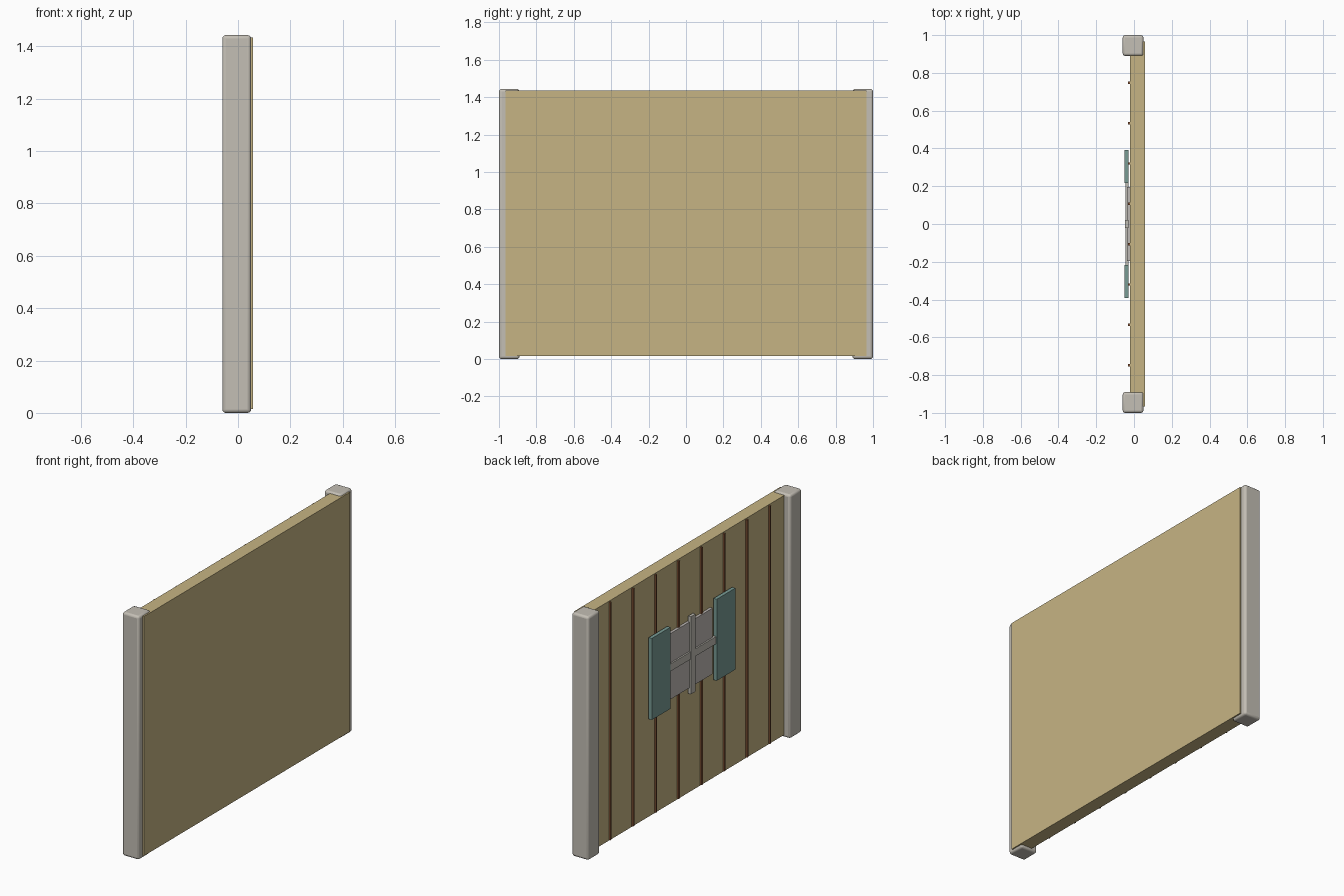
import bpy, bmesh

cube = bpy.data.objects.get("Cube")
if cube:
    bpy.data.objects.remove(cube, do_unlink=True)


def material(name, rgb):
    """Flat material from 8-bit sRGB values."""
    lin = [((c / 255 + 0.055) / 1.055) ** 2.4 for c in rgb] + [1]
    m = bpy.data.materials.new(name)
    m.use_nodes = True
    m.diffuse_color = lin
    bsdf = m.node_tree.nodes["Principled BSDF"]
    bsdf.inputs["Base Color"].default_value = lin
    bsdf.inputs["Roughness"].default_value = 0.8
    return m


TAN = material("tan plaster", (198, 180, 131))
STONE = material("pale stone", (196, 191, 181))
BROWN = material("brown wood", (140, 90, 58))
TEAL = material("teal paint", (120, 155, 148))
GLASS = material("grey pane", (190, 184, 180))
FRAME = material("light grey frame", (190, 187, 178))


def box(name, x, y, z, mat, bevel=0):
    """Box spanning the (min, max) ranges x, y and z."""
    bm = bmesh.new()
    bmesh.ops.create_cube(bm, size=1)
    for v in bm.verts:
        v.co = [r[0] + (c + 0.5) * (r[1] - r[0]) for c, r in zip(v.co, (x, y, z))]
    me = bpy.data.meshes.new(name)
    bm.to_mesh(me)
    bm.free()
    me.materials.append(mat)
    ob = bpy.data.objects.new(name, me)
    bpy.context.collection.objects.link(ob)
    if bevel:
        mod = ob.modifiers.new("rounded edges", "BEVEL")
        mod.width = bevel
        mod.segments = 3
        bpy.ops.object.select_all(action="DESELECT")
        ob.select_set(True)
        bpy.context.view_layer.objects.active = ob
        bpy.ops.object.shade_smooth_by_angle()
    return ob


# Wall panel
box("wall_panel", (-0.021, 0.058), (-0.965, 0.965), (0.015, 1.434), TAN)

# Mirrored pairs: corner posts and shutters
for side, s in (("front", -1), ("back", 1)):
    box(side + "_post", (-0.06, 0.05), sorted((s * 0.89, s * 1.0)), (0, 1.443), STONE, 0.013)
    box(side + "_shutter", (-0.05, -0.029), sorted((s * 0.217, s * 0.391)), (0.6, 1.083), TEAL)

# Vertical battens, evenly spaced
for i in range(8):
    y = (i - 3.5) * 0.2135
    box(f"batten_{i + 1}", (-0.031, -0.02), (y - 0.006, y + 0.006), (0.02, 1.428), BROWN)

# Window pane and crossed glazing bars
box("window_pane", (-0.037, -0.02), (-0.196, 0.196), (0.645, 1.035), GLASS)
box("vertical_bar", (-0.047, -0.03), (-0.022, 0.022), (0.61, 1.07), FRAME)
box("horizontal_bar", (-0.046, -0.03), (-0.222, 0.222), (0.818, 0.862), FRAME)
